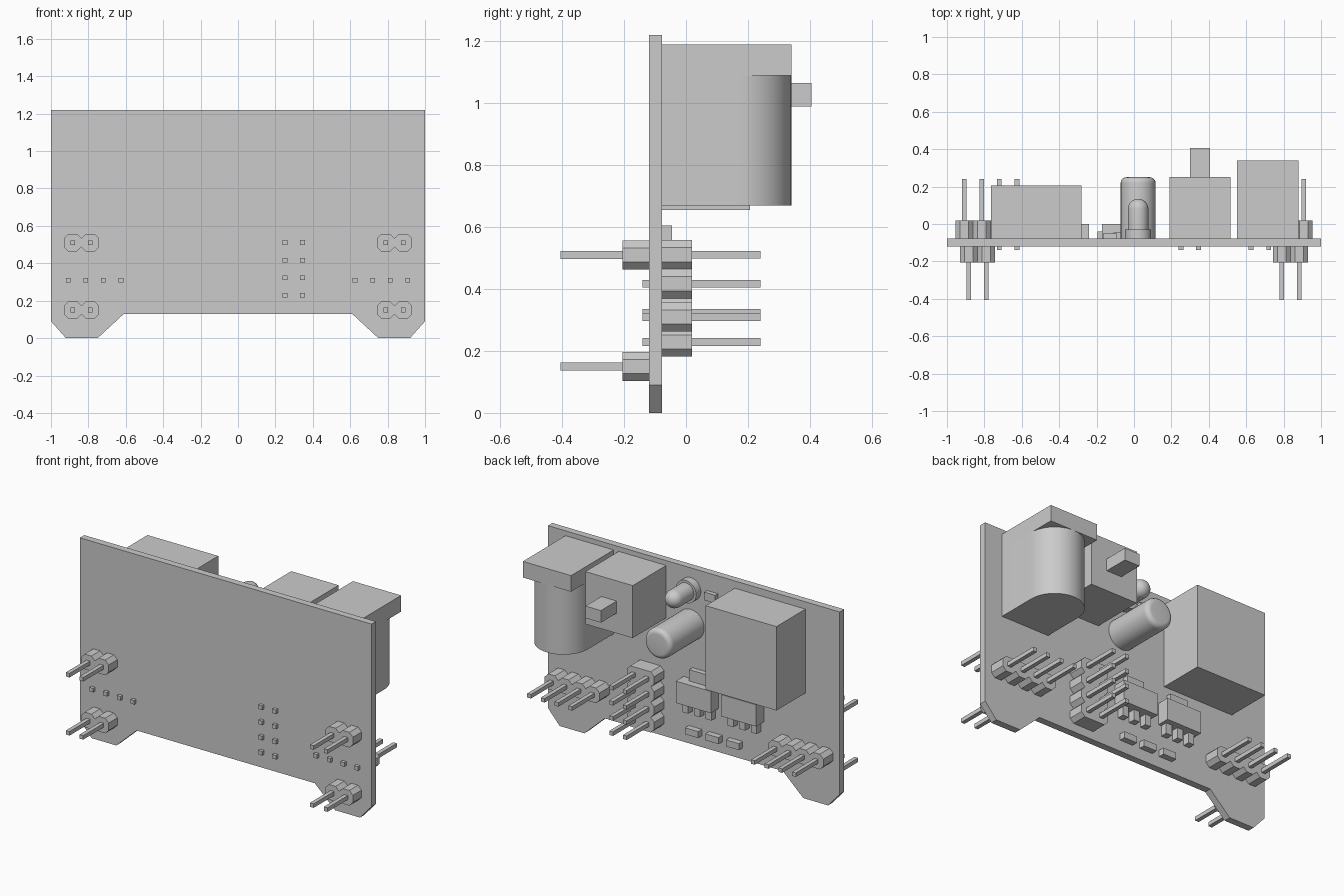
import bpy, bmesh, math

cube = bpy.data.objects.get("Cube")
if cube:
    bpy.data.objects.remove(cube, do_unlink=True)

grey = bpy.data.materials.new("plain grey")
grey.use_nodes = True
grey.diffuse_color = (0.6, 0.6, 0.6, 1)
grey.node_tree.nodes["Principled BSDF"].inputs["Base Color"].default_value = (0.6, 0.6, 0.6, 1)

FRONT, BACK = -0.12, -0.077   # faces of the circuit board
PITCH = 0.094                 # pin spacing
PIN = 0.0125                  # half pin thickness


def finish(name, bm, smooth=False):
    bmesh.ops.recalc_face_normals(bm, faces=bm.faces)
    mesh = bpy.data.meshes.new(name)
    bm.to_mesh(mesh)
    bm.free()
    mesh.materials.append(grey)
    obj = bpy.data.objects.new(name, mesh)
    bpy.context.collection.objects.link(obj)
    if smooth:
        bpy.ops.object.select_all(action='DESELECT')
        obj.select_set(True)
        bpy.context.view_layer.objects.active = obj
        bpy.ops.object.shade_smooth_by_angle(angle=math.radians(35))
    return obj


def add_prism(bm, points, y0, y1):
    """Extrude an x-z outline along y."""
    face = bm.faces.new([bm.verts.new((x, y0, z)) for x, z in points])
    result = bmesh.ops.extrude_face_region(bm, geom=[face])
    moved = [v for v in result["geom"] if isinstance(v, bmesh.types.BMVert)]
    bmesh.ops.translate(bm, verts=moved, vec=(0, y1 - y0, 0))


def add_box(bm, x0, x1, y0, y1, z0, z1):
    add_prism(bm, [(x0, z0), (x1, z0), (x1, z1), (x0, z1)], y0, y1)


def box(name, *bounds):
    bm = bmesh.new()
    add_box(bm, *bounds)
    return finish(name, bm)


def lathe(name, x, z, profile, sides=40):
    """Turn a (radius, y) profile around an axis along y."""
    bm = bmesh.new()
    verts = [bm.verts.new((x + r, y, z)) for r, y in profile]
    edges = [bm.edges.new(pair) for pair in zip(verts, verts[1:])]
    bmesh.ops.spin(bm, geom=verts + edges, cent=(x, 0, z), axis=(0, 1, 0),
                   angle=math.tau, steps=sides, use_duplicate=False)
    bmesh.ops.remove_doubles(bm, verts=bm.verts, dist=0.0005)
    return finish(name, bm, True)


def header(name, cx, cz, cols, rows, housing, pins, unit_cols=1):
    """Chamfered plastic units side by side, each holding square pins."""
    bm = bmesh.new()
    h, c = PITCH / 2, 0.024
    w = h * unit_cols
    octagon = [(-w + c, -h), (w - c, -h), (w, -h + c), (w, h - c),
               (w - c, h), (-w + c, h), (-w, h - c), (-w, -h + c)]
    for i in range(cols // unit_cols):
        for j in range(rows):
            ux = cx + (i - (cols / unit_cols - 1) / 2) * PITCH * unit_cols
            uz = cz + (j - (rows - 1) / 2) * PITCH
            add_prism(bm, [(ux + x, uz + z) for x, z in octagon], *housing)
    for i in range(cols):
        for j in range(rows):
            px = cx + (i - (cols - 1) / 2) * PITCH
            pz = cz + (j - (rows - 1) / 2) * PITCH
            add_box(bm, px - PIN, px + PIN, *pins, pz - PIN, pz + PIN)
    return finish(name, bm)


# Circuit board with two feet
half = [(1, 1.22), (1, 0.09), (0.92, 0), (0.75, 0), (0.61, 0.13)]
bm = bmesh.new()
add_prism(bm, half + [(-x, z) for x, z in reversed(half)], FRONT, BACK)
finish("circuit_board", bm)

# Pin headers on both faces
for side, label in ((1, "left"), (-1, "right")):
    for z, level in ((0.51, "upper"), (0.15, "lower")):
        header(f"{label}_{level}_front_header", side * 0.837, z, 2, 1,
               (-0.205, FRONT), (-0.405, FRONT + 0.01))
    header(f"{label}_back_header", side * 0.767, 0.31, 4, 1,
           (BACK, 0.02), (-0.14, 0.24))
header("middle_back_header", 0.298, 0.37, 2, 4, (BACK, 0.02), (-0.14, 0.24), 2)

# Power jack: square collar over a round-nosed barrel
box("jack_collar", 0.55, 0.88, BACK, 0.34, 1.09, 1.19)
bm = bmesh.new()
radius, steps = 0.165, 24
outline = [(0.88, BACK)]
for i in range(steps + 1):
    a = math.pi * i / steps
    outline.append((0.715 + radius * math.cos(a), 0.175 + radius * math.sin(a)))
outline.append((0.55, BACK))
base = bm.faces.new([bm.verts.new((x, y, 0.67)) for x, y in outline])
top = bmesh.ops.extrude_face_region(bm, geom=[base])["geom"]
bmesh.ops.translate(bm, vec=(0, 0, 0.42),
                    verts=[v for v in top if isinstance(v, bmesh.types.BMVert)])
finish("jack_barrel", bm, True)

# Push switch
box("switch_body", 0.19, 0.515, BACK, 0.25, 0.865, 1.19)
box("switch_button", 0.3, 0.405, 0.25, 0.405, 0.99, 1.065)

# Large socket
box("socket_body", -0.765, -0.28, BACK, 0.207, 0.655, 1.175)

# Capacitor with rounded end
cap = [(0, BACK), (0.093, BACK), (0.093, 0.22)]
cap += [(0.063 + 0.03 * math.cos(a), 0.22 + 0.03 * math.sin(a))
        for a in (math.pi * k / 12 for k in range(1, 7))]
lathe("capacitor", 0.022, 0.87, cap + [(0, 0.25)])

# Indicator lamp with rim and dome
lamp = [(0, BACK), (0.07, BACK), (0.07, -0.03), (0.055, -0.03)]
lamp += [(0.055 * math.cos(a), 0.08 + 0.055 * math.sin(a))
         for a in (math.pi * k / 16 for k in range(9))]
lathe("indicator_lamp", 0.022, 1.09, lamp)

# Voltage regulators: body, tab and three legs
for n, x in enumerate((-0.05, -0.36)):
    bm = bmesh.new()
    add_box(bm, x - 0.12, x + 0.12, BACK, 0.0, 0.4, 0.535)
    add_box(bm, x - 0.06, x + 0.06, BACK, -0.045, 0.535, 0.605)
    for dx in (-0.08, 0, 0.08):
        add_box(bm, x + dx - 0.02, x + dx + 0.02, BACK, -0.035, 0.335, 0.4)
    finish(f"regulator_{n + 1}", bm)

# Small chips
for n, x in enumerate((-0.01, -0.15, -0.29)):
    box(f"chip_{n + 1}", x - 0.045, x + 0.045, BACK, -0.04, 0.2, 0.24)
box("lamp_chip", -0.165, -0.09, BACK, -0.05, 1.06, 1.11)
